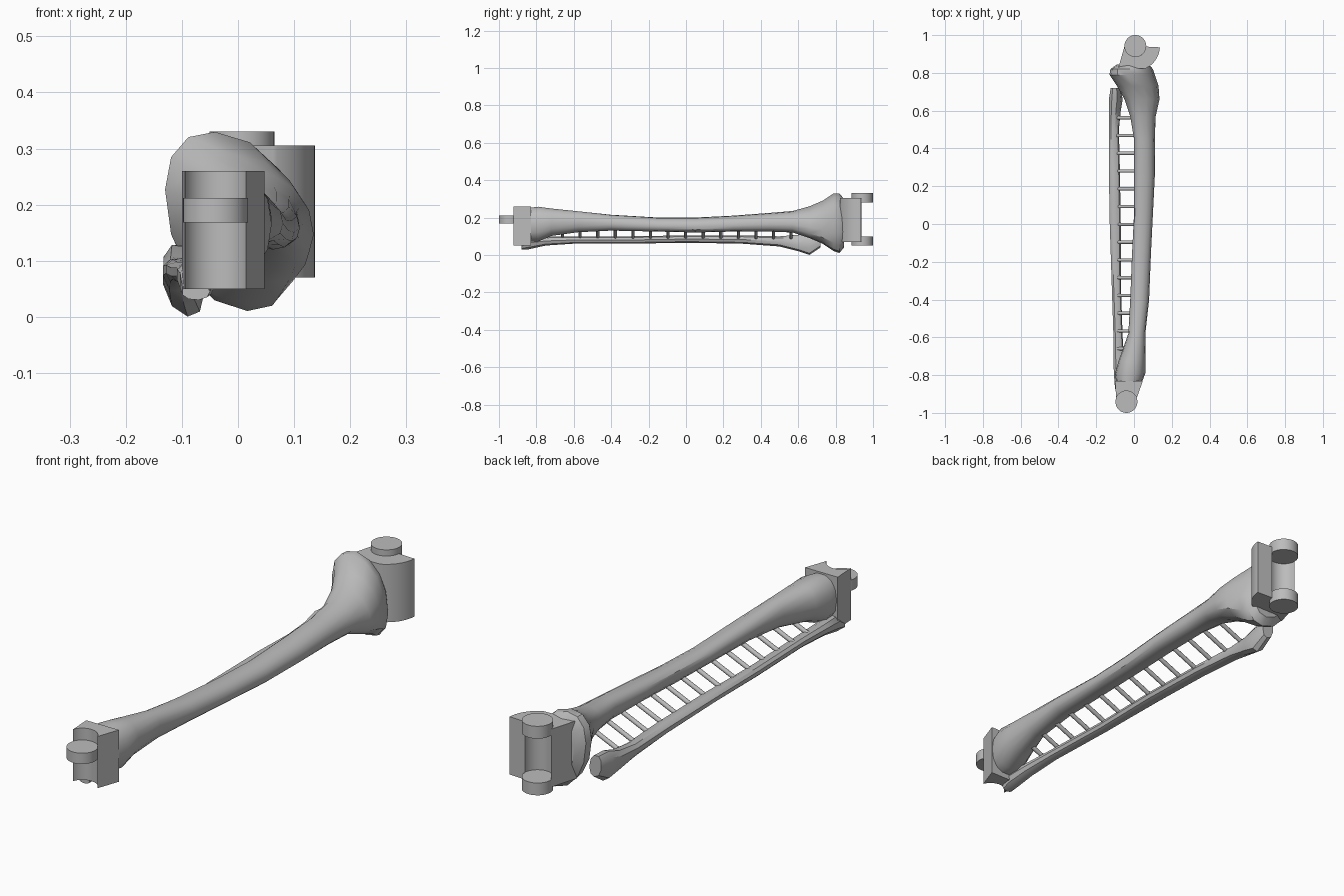
import bpy
import bmesh
from math import sin, cos, pi, radians, copysign
from mathutils import Vector

default_cube = bpy.data.objects.get("Cube")
if default_cube:
    bpy.data.objects.remove(default_cube, do_unlink=True)

grey = bpy.data.materials.new("plain grey")
grey.use_nodes = True
grey.diffuse_color = (0.5, 0.5, 0.5, 1)
grey.node_tree.nodes["Principled BSDF"].inputs["Base Color"].default_value = (0.5, 0.5, 0.5, 1)


def finish(name, bm, angle=35):
    """Turn a bmesh into a named object, smooth except at sharp edges."""
    bmesh.ops.recalc_face_normals(bm, faces=bm.faces)
    mesh = bpy.data.meshes.new(name)
    bm.to_mesh(mesh)
    bm.free()
    mesh.materials.append(grey)
    obj = bpy.data.objects.new(name, mesh)
    bpy.context.collection.objects.link(obj)
    bpy.ops.object.select_all(action='DESELECT')
    obj.select_set(True)
    bpy.context.view_layer.objects.active = obj
    bpy.ops.object.shade_smooth_by_angle(angle=radians(angle))
    return obj


def loft(name, sections, sides, plump=0.9):
    """Skin rings given as y, left, right, bottom, top and skew."""
    bm = bmesh.new()
    rings = []
    for y, left, right, bottom, top, skew in sections:
        ring = []
        for i in range(sides):
            t = 2 * pi * i / sides
            c, s = cos(t), sin(t + skew)
            c = copysign(abs(c) ** plump, c)
            s = copysign(abs(s) ** plump, s)
            x = (left + right) / 2 + (right - left) / 2 * c
            z = (bottom + top) / 2 + (top - bottom) / 2 * s
            ring.append(bm.verts.new((x, y, z)))
        rings.append(ring)
    for a, b in zip(rings, rings[1:]):
        for i in range(sides):
            j = (i + 1) % sides
            bm.faces.new((a[i], a[j], b[j], b[i]))
    bm.faces.new(rings[0])
    bm.faces.new(rings[-1])
    return finish(name, bm)


def arc(centre, radius, start, end, steps=16):
    angles = [radians(start + (end - start) * i / steps) for i in range(steps + 1)]
    return [(centre[0] + radius * cos(a), centre[1] + radius * sin(a)) for a in angles]


def prism(name, outline, bottom, top):
    """Extrude a plan outline upwards."""
    bm = bmesh.new()
    base = bm.faces.new([bm.verts.new((x, y, bottom)) for x, y in outline])
    new = bmesh.ops.extrude_face_region(bm, geom=[base])["geom"]
    moved = [v for v in new if isinstance(v, bmesh.types.BMVert)]
    bmesh.ops.translate(bm, verts=moved, vec=(0, 0, top - bottom))
    return finish(name, bm)


def disc(name, centre, radius, bottom, top):
    return prism(name, arc(centre, radius, 0, 350, 35), bottom, top)


def rod(name, start, end, radius):
    a, b = Vector(start), Vector(end)
    bm = bmesh.new()
    bmesh.ops.create_cone(bm, cap_ends=True, segments=10, radius1=radius,
                          radius2=radius, depth=(b - a).length)
    turn = (b - a).to_track_quat('Z', 'Y').to_matrix().to_4x4()
    bmesh.ops.transform(bm, matrix=turn, verts=bm.verts)
    bmesh.ops.translate(bm, verts=bm.verts, vec=(a + b) / 2)
    return finish(name, bm, 50)


# Large bone, flared at both ends
loft("large_bone", [
    (-.87, -.09, .03, .07, .25, 0),
    (-.79, -.10, .06, .07, .26, 0),
    (-.72, -.08, .06, .10, .25, 0),
    (-.58, -.03, .06, .12, .235, 0),
    (-.40, -.02, .08, .13, .215, -.1),
    (-.15, -.01, .09, .125, .20, -.2),
    (.05, 0, .10, .12, .20, -.2),
    (.25, 0, .11, .125, .21, -.2),
    (.45, 0, .11, .125, .225, -.2),
    (.57, -.02, .115, .12, .235, -.2),
    (.66, -.05, .135, .09, .26, -.3),
    (.73, -.09, .13, .06, .29, -.3),
    (.79, -.13, .11, .02, .33, -.3),
    (.82, -.125, .10, .01, .33, -.3),
    (.845, -.09, .08, .04, .30, -.3),
], 14)

# Thin bone running alongside, with a heavy head
loft("thin_bone", [
    (-.88, -.10, -.05, .03, .06, 0),
    (-.84, -.105, -.04, .03, .10, 0),
    (-.75, -.11, -.05, .05, .10, 0),
    (-.60, -.11, -.06, .06, .10, 0),
    (-.30, -.12, -.07, .06, .10, 0),
    (0, -.13, -.07, .065, .105, 0),
    (.30, -.135, -.075, .06, .105, 0),
    (.50, -.135, -.08, .045, .10, 0),
    (.60, -.135, -.07, .02, .11, -.2),
    (.66, -.135, -.06, 0, .13, -.3),
    (.72, -.125, -.07, .04, .13, -.2),
], 9)

# Rungs bridging the two bones
for i in range(14):
    y = -.66 + i * .094
    rod("rung", (-.09, y, .09), (.035, y, .145), .009)

# Upper hinge: socket block with a disc at each end
upper = (.007, .942)
hinge_radius = .058
prism("upper_hinge_block",
      arc(upper, .13, -65, -3) + arc(upper, hinge_radius, -3, -177) + [(-.085, .82)],
      .07, .305)
for bottom in (.05, .28):
    disc("upper_hinge_disc", upper, hinge_radius, bottom, bottom + .05)

# Lower hinge: socket block with one middle disc
lower = (-.04, -.942)
prism("lower_hinge_block",
      arc(lower, hinge_radius, 160, 20) + [(.047, -.83), (-.10, -.83)],
      .05, .26)
disc("lower_hinge_disc", lower, hinge_radius, .168, .212)
